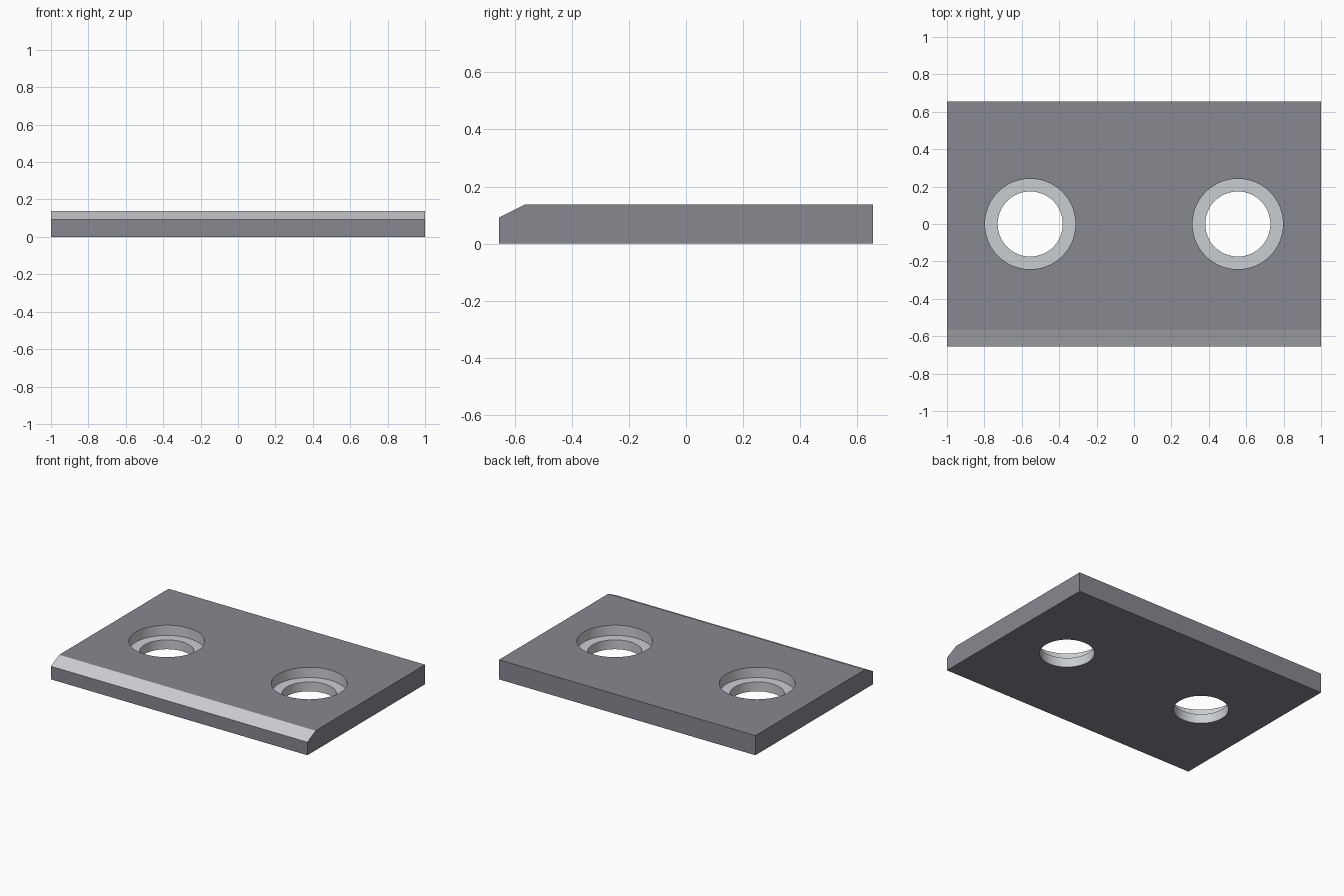
import bpy, bmesh

if "Cube" in bpy.data.objects:
    bpy.data.objects.remove(bpy.data.objects["Cube"])

HALF_X, HALF_Y, H = 1.0, 0.655, 0.138
HOLE_X, HOLE_R, BORE_R, LEDGE_Z = 0.555, 0.174, 0.242, 0.066


def material(name, color):
    mat = bpy.data.materials.new(name)
    mat.diffuse_color = (*color, 1)
    mat.use_nodes = True
    mat.node_tree.nodes["Principled BSDF"].inputs["Base Color"].default_value = mat.diffuse_color
    return mat


# Plate: side profile with chamfered front edge, extruded along x
profile = [(-HALF_Y, 0), (HALF_Y, 0), (HALF_Y, H), (-0.563, H), (-HALF_Y, 0.092)]
bm = bmesh.new()
face = bm.faces.new([bm.verts.new((-HALF_X, y, z)) for y, z in profile])
ext = bmesh.ops.extrude_face_region(bm, geom=[face])
verts = [g for g in ext["geom"] if isinstance(g, bmesh.types.BMVert)]
bmesh.ops.translate(bm, vec=(2 * HALF_X, 0, 0), verts=verts)
bmesh.ops.recalc_face_normals(bm, faces=bm.faces)
mesh = bpy.data.meshes.new("plate")
bm.to_mesh(mesh)
bm.free()
plate = bpy.data.objects.new("plate", mesh)
bpy.context.collection.objects.link(plate)


def drill(x, radius, z0, z1):
    """Cut a vertical round hole between two heights."""
    bpy.ops.mesh.primitive_cylinder_add(vertices=64, radius=radius, depth=z1 - z0,
                                        location=(x, 0, (z0 + z1) / 2))
    cutter = bpy.context.object
    bpy.ops.object.select_all(action='DESELECT')
    plate.select_set(True)
    bpy.context.view_layer.objects.active = plate
    mod = plate.modifiers.new("hole", 'BOOLEAN')
    mod.operation = 'DIFFERENCE'
    mod.solver = 'EXACT'
    mod.object = cutter
    bpy.ops.object.modifier_apply(modifier=mod.name)
    bpy.data.objects.remove(cutter)


# Two counterbored bolt holes
for x in (-HOLE_X, HOLE_X):
    drill(x, BORE_R, LEDGE_Z, H + 0.1)
    drill(x, HOLE_R, -0.1, H + 0.1)

# Dark painted plate; bare metal on the chamfer and inside the holes
mesh = plate.data
mesh.materials.clear()
mesh.materials.append(material("dark_steel", (0.24, 0.25, 0.28)))
mesh.materials.append(material("bare_metal", (0.59, 0.61, 0.64)))
for p in mesh.polygons:
    in_hole = all(abs(mesh.vertices[i].co.y) < BORE_R + 0.01 for i in p.vertices)
    chamfer = p.normal.y < -0.2 and p.normal.z > 0.2
    p.material_index = int(in_hole or chamfer)

bpy.ops.object.shade_smooth_by_angle(angle=0.3)
